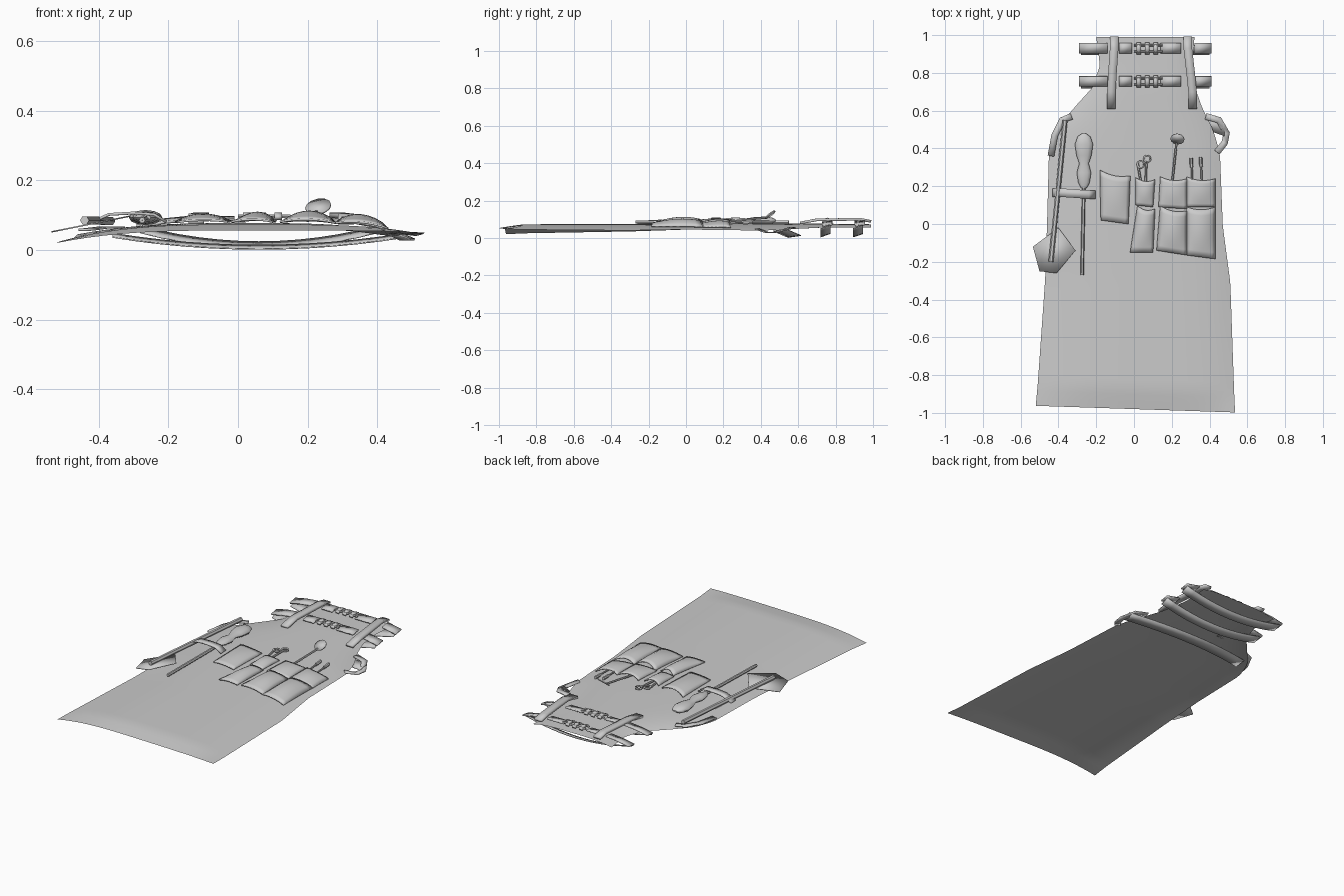
import bpy
import math
from mathutils import Vector

cube = bpy.data.objects.get("Cube")
if cube:
    bpy.data.objects.remove(cube)

grey = bpy.data.materials.new("plain grey")
grey.use_nodes = True
COLOUR = (0.6, 0.6, 0.6, 1)
grey.diffuse_color = COLOUR
grey.node_tree.nodes["Principled BSDF"].inputs["Base Color"].default_value = COLOUR
parts = []


def make(name, verts, faces):
    mesh = bpy.data.meshes.new(name)
    mesh.from_pydata(verts, [], faces)
    mesh.materials.append(grey)
    obj = bpy.data.objects.new(name, mesh)
    bpy.context.collection.objects.link(obj)
    parts.append(obj)
    return obj


def grid(name, rows, loop=False):
    """Join equal rows of points into a surface."""
    n = len(rows[0])
    faces = [(r * n + c, r * n + (c + 1) % n, (r + 1) * n + (c + 1) % n, (r + 1) * n + c)
             for r in range(len(rows) - 1) for c in range(n if loop else n - 1)]
    return make(name, [p for row in rows for p in row], faces)


def thicken(obj, amount):
    mod = obj.modifiers.new("thickness", "SOLIDIFY")
    mod.thickness = amount
    mod.offset = 0


# Outline of the cloth: y, left x, right x, left z, middle z, right z
OUTLINE = [(-0.98, -0.52, 0.535, 0.02, 0.056, 0.05), (-0.87, -0.51, 0.53, 0.025, 0.073, 0.045),
           (-0.3, -0.47, 0.51, 0.035, 0.074, 0.04), (0, -0.46, 0.47, 0.045, 0.075, 0.045),
           (0.38, -0.45, 0.455, 0.045, 0.077, 0.04), (0.5, -0.41, 0.42, 0.047, 0.077, 0.042),
           (0.62, -0.31, 0.36, 0.05, 0.077, 0.05), (0.72, -0.22, 0.325, 0.055, 0.077, 0.055),
           (0.84, -0.18, 0.31, 0.055, 0.075, 0.055), (0.99, -0.2, 0.32, 0.055, 0.073, 0.055)]


def outline_at(y):
    y = min(max(y, -0.98), 0.99)
    for a, b in zip(OUTLINE, OUTLINE[1:]):
        if y <= b[0]:
            t = (y - a[0]) / (b[0] - a[0])
            return [p + (q - p) * t for p, q in zip(a, b)]


def cloth_z(x, y):
    _, xl, xr, zl, zm, zr = outline_at(y)
    t = max(-1, min(1, 2 * (x - xl) / (xr - xl) - 1))
    return zm - (zm - (zl if t < 0 else zr)) * abs(t) ** (3 if t < 0 else 4)


def on(x, y, lift=0.0):
    return Vector((x, y, cloth_z(x, y) + lift))


# Cloth sheet, with the hem slightly lower on the right
rows = []
for i in range(51):
    y = -0.98 + 1.97 * i / 50
    _, xl, xr, *_ = outline_at(y)
    row = []
    for j in range(25):
        x = xl + (xr - xl) * j / 24
        p = on(x, y)
        p.y += (0.5 - j / 24) * 0.035 * (1 - i / 50)
        row.append(p)
    rows.append(row)
grid("apron_cloth", rows)


def strap(name, pts, width, thick=0.008, side=None):
    """Flat band following a path; side is its width direction."""
    pts = [Vector(p) for p in pts]
    rows = []
    for i, p in enumerate(pts):
        d = pts[min(i + 1, len(pts) - 1)] - pts[max(i - 1, 0)]
        s = Vector(side) if side else Vector((-d.y, d.x, 0))
        s = s.normalized() * width / 2
        rows.append((p - s, p + s))
    thicken(grid(name, rows), thick)


def turned(name, a, b, profile, sides=8, flat=1.0):
    """Turned solid from a to b; profile is (fraction, radius)."""
    a, b = Vector(a), Vector(b)
    d = b - a
    across = d.cross(Vector((0, 0, 1))).normalized()
    up = across.cross(d).normalized()
    rows = []
    for t, r in profile:
        ang = [2 * math.pi * k / sides for k in range(sides)]
        rows.append([a + d * t + across * r * math.cos(q) + up * r * flat * math.sin(q) for q in ang])
    grid(name, rows, True)


def rod(name, a, b, r):
    turned(name, a, b, [(0, 0.0005), (0, r), (1, r), (1, 0.0005)], 6)


# Neck bands: front pieces, wrapped ends, back arc and buckle
for label, y in (("upper", 0.93), ("lower", 0.755)):
    for side, xs in (("right", (-0.29, -0.22, -0.14)), ("right_inner", (-0.08, -0.05, -0.01)),
                     ("left_inner", (0.14, 0.2, 0.25)), ("left", (0.32, 0.36, 0.41))):
        drop = [0.02 * (max(0, abs(x - 0.06) - 0.24) / 0.1) for x in xs]
        strap(f"{label}_band_{side}", [(x, y, 0.09 - d) for x, d in zip(xs, drop)], 0.055, side=(0, 1, 0.15))
    back = []
    for k in range(13):
        t = k / 6 - 1
        back.append((0.06 + 0.34 * t, y - 0.01, 0.014 + 0.045 * t * t))
    strap(f"{label}_band_back", back, 0.055, 0.004, (0, 1, 0.35))
    for x in (0.025, 0.07, 0.115):
        strap(f"{label}_buckle_bar", [(x, y - 0.03, 0.092), (x, y, 0.102), (x, y + 0.03, 0.092)], 0.022, 0.012)
    for dy in (-0.017, 0.017):
        rod(f"{label}_buckle_rail", (0.0, y + dy, 0.097), (0.15, y + dy, 0.097), 0.006)

# Two upright straps running over the neck bands
for label, x0, x1 in (("right", -0.12, -0.105), ("left", 0.31, 0.285)):
    pts = [(x0, 0.61, 0.08), (x0, 0.7, 0.097), (x0 * 0.6 + x1 * 0.4, 0.8, 0.098),
           (x1, 0.93, 0.1), (x1, 0.99, 0.088)]
    strap(f"{label}_shoulder_strap", pts, 0.045, 0.014)

# Side loops and the waist tie behind
strap("left_side_loop", [(0.38, 0.57, 0.055), (0.45, 0.55, 0.05), (0.49, 0.48, 0.03),
                         (0.48, 0.43, 0.03), (0.44, 0.38, 0.048)], 0.035, 0.006)
strap("right_side_loop", [(-0.33, 0.57, 0.065), (-0.38, 0.55, 0.065), (-0.42, 0.47, 0.06),
                          (-0.44, 0.36, 0.058)], 0.035, 0.006)
tie = []
for k in range(13):
    t = k / 6 - 1
    tie.append((0.06 + 0.42 * t, 0.58 - 0.08 * t * t, 0.008 + 0.034 * t * t))
strap("waist_tie_back", tie, 0.07, 0.004, (0, 1, 0.15))


# Pockets: (name, corners from bottom right side, bulge)
def pocket(name, bl, br, tr, tl, bulge):
    bl, br, tr, tl = (Vector(p) for p in (bl, br, tr, tl))
    rows = []
    for i in range(9):
        v = i / 8
        row = []
        for j in range(9):
            u = j / 8
            p = bl.lerp(br, u).lerp(tl.lerp(tr, u), v)
            lift = bulge * math.sin(math.pi * u) ** 0.7 * (0.25 + 0.75 * math.sin(math.pi * min(1, v * 0.8)))
            row.append(on(p.x, p.y - 0.015 * math.sin(math.pi * u) * v, 0.006 + lift))
        rows.append(row)
    thicken(grid(name, rows), 0.006)


pocket("single_pocket", (-0.175, 0.02), (-0.03, 0), (-0.02, 0.255), (-0.18, 0.285), 0.02)
pocket("upper_pocket_right", (0.01, 0.1), (0.1, 0.09), (0.11, 0.235), (0.01, 0.245), 0.02)
pocket("upper_pocket_middle", (0.13, 0.09), (0.28, 0.08), (0.28, 0.24), (0.14, 0.25), 0.018)
pocket("upper_pocket_left", (0.28, 0.09), (0.43, 0.09), (0.43, 0.24), (0.28, 0.25), 0.018)
pocket("lower_pocket_right", (-0.02, -0.15), (0.1, -0.15), (0.11, 0.08), (0.02, 0.095), 0.026)
pocket("lower_pocket_middle", (0.12, -0.14), (0.28, -0.165), (0.28, 0.07), (0.14, 0.095), 0.03)
pocket("lower_pocket_left", (0.28, -0.165), (0.43, -0.185), (0.43, 0.09), (0.28, 0.09), 0.028)

# Spade: long handle and a tilted blade plate
rod("spade_handle", (-0.365, 0.55, 0.083), (-0.44, -0.2, 0.085), 0.013)
blade = [(-0.40, -0.02), (-0.535, -0.12), (-0.50, -0.25), (-0.41, -0.26), (-0.31, -0.14)]
thicken(make("spade_blade", [(x, y, 0.052 + (x + 0.535) * 0.2) for x, y in blade], [range(5)]), 0.004)

# Slim tool with a turned grip, held by a short strap
turned("tool_grip", (-0.265, 0.19, 0.093), (-0.265, 0.48, 0.093),
       [(0, 0.001), (0, 0.015), (0.1, 0.03), (0.28, 0.038), (0.45, 0.025), (0.6, 0.04),
        (0.8, 0.048), (0.94, 0.034), (1, 0.01), (1, 0.001)], 12, 0.45)
rod("tool_shaft", (-0.265, 0.22, 0.09), (-0.275, -0.27, 0.085), 0.009)
strap("tool_holder", [(-0.43, 0.165, 0.075), (-0.37, 0.165, 0.102), (-0.3, 0.16, 0.106),
                      (-0.24, 0.155, 0.102), (-0.205, 0.155, 0.08)], 0.045, 0.008)

# Small mirror with a tilted disc on a stem
rod("mirror_stem", (0.2, 0.2, 0.085), (0.225, 0.43, 0.108), 0.006)
c, ux, uy = Vector((0.23, 0.45, 0.124)), Vector((0.037, -0.003, 0.006)), Vector((0, 0.027, 0.021))
disc = [c + ux * math.cos(k * math.pi / 6) + uy * math.sin(k * math.pi / 6) for k in range(12)]
thicken(make("mirror_disc", disc, [range(12)]), 0.006)

# Slim picks and scissors in the pockets
for x, top in ((0.305, 0.35), (0.355, 0.355)):
    rod("pick_shaft", on(x + 0.005, 0.2, 0.012), on(x, top - 0.04, 0.016), 0.005)
    rod("pick_head", on(x, top - 0.05, 0.016), on(x - 0.003, top, 0.018), 0.009)
for x0, x1, top in ((0.045, 0.02, 0.32), (0.06, 0.065, 0.32)):
    rod("scissor_arm", on(x0, 0.17, 0.012), on(x1, top, 0.016), 0.006)
for x, y in ((0.035, 0.315), (0.07, 0.345)):
    ring = [on(x, y, 0.018) + Vector((math.cos(k * math.pi / 5), math.sin(k * math.pi / 5), 0)) * 0.018
            for k in range(11)]
    strap("scissor_ring", ring, 0.008, 0.008)

# Smooth shading that keeps sharp corners
bpy.ops.object.select_all(action="DESELECT")
for obj in parts:
    obj.select_set(True)
bpy.context.view_layer.objects.active = parts[0]
bpy.ops.object.shade_smooth_by_angle(angle=math.radians(40))
